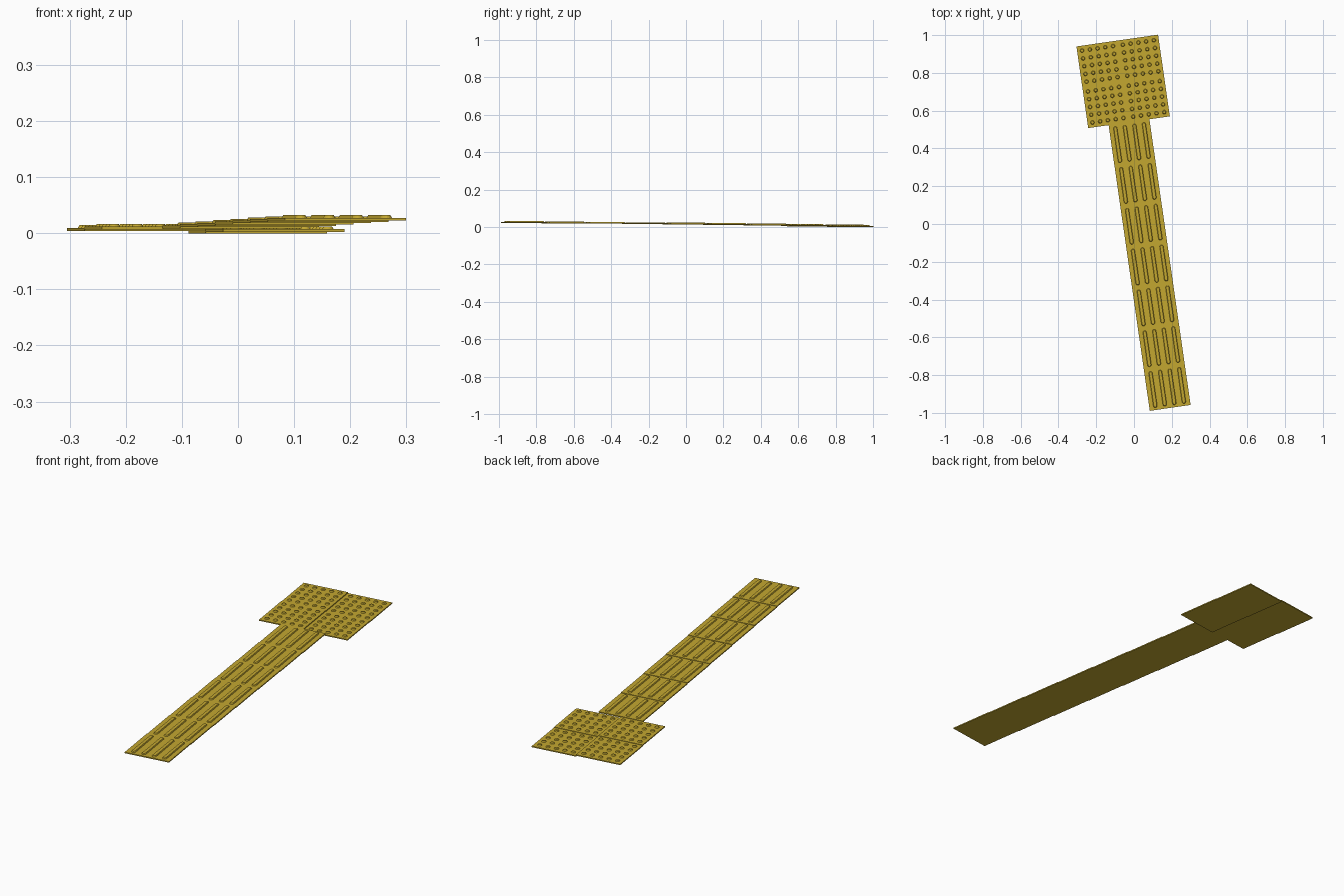
import bpy, bmesh
from math import radians
from mathutils import Matrix, Vector

if "Cube" in bpy.data.objects:
    bpy.data.objects.remove(bpy.data.objects["Cube"])

T = 0.2183      # tile side
THICK = 0.0053  # plate thickness
RISE = 0.0047   # relief height
STEP = 0.00223  # each tile sits slightly above the previous one
ROT = Matrix.Rotation(radians(8.2), 4, 'Z')
HUB = Vector((-0.0575, 0.755, 0))  # centre of the warning square

mat = bpy.data.materials.new("yellow_paving")
mat.diffuse_color = (0.55, 0.39, 0.03, 1)
mat.use_nodes = True
mat.node_tree.nodes["Principled BSDF"].inputs["Base Color"].default_value = mat.diffuse_color


def box(bm, cx, cy, sx, sy, z0, z1):
    m = Matrix.Translation((cx, cy, (z0 + z1) / 2)) @ Matrix.Diagonal((sx, sy, z1 - z0, 1))
    bmesh.ops.create_cube(bm, size=1, matrix=m)


def bar(bm, cx):
    # long bar with rounded ends and sloping sides
    outline = bmesh.ops.create_circle(bm, cap_ends=True, segments=16, radius=0.0105)["verts"]
    for v in outline:
        v.co.y += 0.086 if v.co.y > 0 else -0.086
    face = outline[0].link_faces[0]
    top = bmesh.ops.extrude_face_region(bm, geom=[face])
    for v in [g for g in top["geom"] if isinstance(g, bmesh.types.BMVert)]:
        v.co.x *= 0.75
        v.co.y *= 0.975
        v.co.z += RISE
    all_verts = set(outline) | {g for g in top["geom"] if isinstance(g, bmesh.types.BMVert)}
    bmesh.ops.translate(bm, verts=list(all_verts), vec=(cx, 0, THICK))


def dot(bm, x, y):
    # truncated round blister
    bmesh.ops.create_cone(bm, cap_ends=True, segments=20, radius1=0.0105, radius2=0.0075,
                          depth=RISE, matrix=Matrix.Translation((x, y, THICK + RISE / 2)))


def tile(name, x, y, level, relief):
    bm = bmesh.new()
    box(bm, 0, 0, T, T, 0, THICK)
    relief(bm)
    bmesh.ops.recalc_face_normals(bm, faces=bm.faces)
    me = bpy.data.meshes.new(name)
    bm.to_mesh(me)
    bm.free()
    me.materials.append(mat)
    ob = bpy.data.objects.new(name, me)
    bpy.context.collection.objects.link(ob)
    ob.matrix_world = (Matrix.Translation(HUB) @ ROT
                       @ Matrix.Translation((x, y, level * STEP)))


def bars(bm):
    for i in range(4):
        bar(bm, (i - 1.5) * 0.051)


def dots(bm):
    for i in range(5):
        for j in range(5):
            dot(bm, (i - 2) * 0.0415, (j - 2) * 0.0415)


# warning square: two by two blister tiles
level = 0
for sx in (1, -1):
    for sy in (1, -1):
        tile(f"warning_tile_{level + 1}", sx * T / 2, sy * T / 2, level, dots)
        level += 1

# guiding strip: seven barred tiles
for i in range(7):
    tile(f"guide_tile_{i + 1}", 0, -T * (i + 1.5), level, bars)
    level += 1
